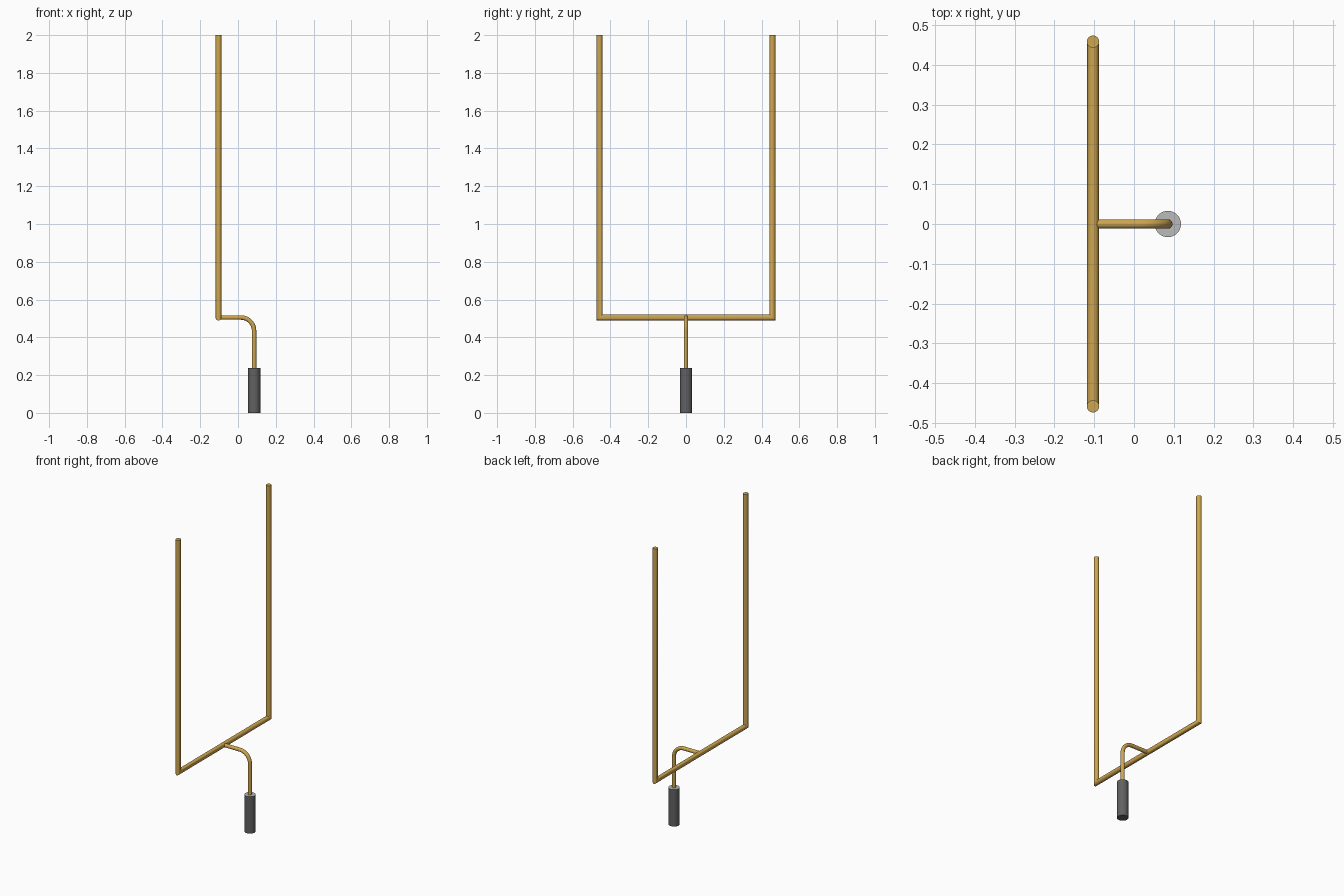
import bpy, bmesh, math
from mathutils import Vector

if "Cube" in bpy.data.objects:
    bpy.data.objects.remove(bpy.data.objects["Cube"])


def material(name, rgb):
    m = bpy.data.materials.new(name)
    m.diffuse_color = (*rgb, 1)
    m.use_nodes = True
    m.node_tree.nodes["Principled BSDF"].inputs["Base Color"].default_value = m.diffuse_color
    return m


gold = material("gold_paint", (0.62, 0.38, 0.08))
dark = material("dark_padding", (0.12, 0.12, 0.12))
light = material("light_grey", (0.5, 0.5, 0.5))


def finish(name, bm, mats):
    bmesh.ops.recalc_face_normals(bm, faces=bm.faces)
    me = bpy.data.meshes.new(name)
    bm.to_mesh(me)
    bm.free()
    for m in mats:
        me.materials.append(m)
    ob = bpy.data.objects.new(name, me)
    bpy.context.collection.objects.link(ob)
    bpy.context.view_layer.objects.active = ob
    ob.select_set(True)
    bpy.ops.object.shade_smooth_by_angle(angle=math.radians(40))
    ob.select_set(False)
    return ob


def tube(name, path, binormal, r, mats, sides=32):
    """Sweep a circle along a planar path with mitred corners."""
    pts = [Vector(p) for p in path]
    b = Vector(binormal)
    bm = bmesh.new()
    rings = []
    for i, p in enumerate(pts):
        d0 = (p - pts[i - 1]).normalized() if i else None
        d1 = (pts[i + 1] - p).normalized() if i < len(pts) - 1 else d0
        d0 = d0 or d1
        t = (d0 + d1).normalized()
        n = b.cross(t) / t.dot(d1)
        rings.append([bm.verts.new(p + r * (b * math.cos(a) + n * math.sin(a)))
                      for a in (2 * math.pi * k / sides for k in range(sides))])
    for r0, r1 in zip(rings, rings[1:]):
        for k in range(sides):
            j = (k + 1) % sides
            bm.faces.new((r0[k], r0[j], r1[j], r1[k]))
    bm.faces.new(rings[0])
    bm.faces.new(rings[-1])
    return finish(name, bm, mats)


BAR_X, POST_X, BAR_Z, HALF = -0.103, 0.085, 0.505, 0.458

# crossbar with both uprights, one mitred pipe
tube("crossbar_and_uprights",
     [(BAR_X, -HALF, 2), (BAR_X, -HALF, BAR_Z), (BAR_X, HALF, BAR_Z), (BAR_X, HALF, 2)],
     (1, 0, 0), 0.0155, [gold])

# curved support post
R = 0.07
bend = [(POST_X - R + R * math.cos(a), 0, BAR_Z - R + R * math.sin(a))
        for a in (math.pi / 2 * k / 12 for k in range(13))]
tube("gooseneck_post", [(POST_X, 0, 0.1)] + bend + [(BAR_X, 0, BAR_Z)],
     (0, 1, 0), 0.0118, [gold])

# padding around the base, lighter top face
pad = tube("base_padding", [(POST_X, 0, 0), (POST_X, 0, 0.237)],
           (0, 1, 0), 0.033, [dark, light])
for f in pad.data.polygons:
    if f.normal.z > 0.9:
        f.material_index = 1
